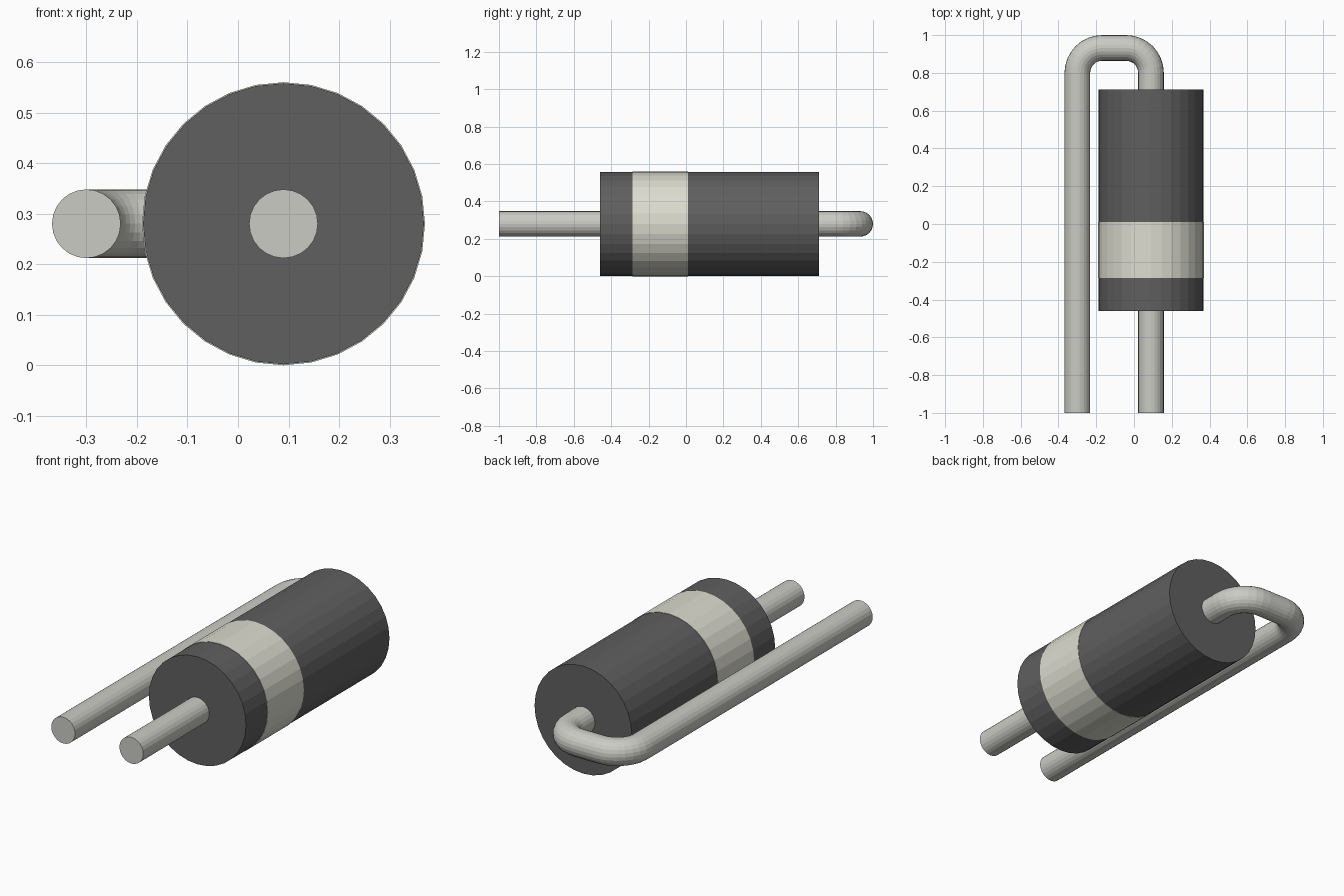
import bpy, bmesh
from math import sin, cos, pi, radians
from mathutils import Vector

if "Cube" in bpy.data.objects:
    bpy.data.objects.remove(bpy.data.objects["Cube"])

AXIS_X, AXIS_Z = 0.09, 0.28
LEAD_R = 0.068


def material(name, rgb):
    m = bpy.data.materials.new(name)
    m.diffuse_color = (*rgb, 1)
    m.use_nodes = True
    m.node_tree.nodes["Principled BSDF"].inputs["Base Color"].default_value = m.diffuse_color
    return m


DARK = material("dark_plastic", (0.115, 0.115, 0.115))
PALE = material("pale_paint", (0.72, 0.72, 0.63))
METAL = material("lead_metal", (0.60, 0.60, 0.56))


def sweep(name, stations, sides, mat, cap_start=True, cap_end=True):
    """Skin rings along a flat path; station = (x, y, heading, radius)."""
    bm = bmesh.new()
    rings = []
    for x, y, heading, r in stations:
        side = Vector((sin(heading), -cos(heading), 0))
        up = Vector((0, 0, 1))
        centre = Vector((x, y, AXIS_Z))
        rings.append([bm.verts.new(centre + r * (cos(a) * side + sin(a) * up))
                      for a in (2 * pi * i / sides for i in range(sides))])
    for a, b in zip(rings, rings[1:]):
        for i in range(sides):
            j = (i + 1) % sides
            bm.faces.new((a[i], a[j], b[j], b[i]))
    if cap_start:
        bm.faces.new(rings[0])
    if cap_end:
        bm.faces.new(rings[-1])
    bmesh.ops.recalc_face_normals(bm, faces=bm.faces)
    if not (cap_start or cap_end):
        # open sleeve: make sure its faces look outwards
        for f in bm.faces:
            f.normal_update()
            c = f.calc_center_median() - Vector((AXIS_X, 0, AXIS_Z))
            if f.normal.x * c.x + f.normal.z * c.z < -1e-6:
                f.normal_flip()
    me = bpy.data.meshes.new(name)
    bm.to_mesh(me)
    bm.free()
    me.materials.append(mat)
    ob = bpy.data.objects.new(name, me)
    bpy.context.collection.objects.link(ob)
    return ob


def straight(*pairs):
    return [(AXIS_X, y, pi / 2, r) for y, r in pairs]


# Cylindrical body in two dark pieces with the painted band between them
sweep("body_front", straight((-0.46, 0.278), (-0.285, 0.278)), 32, DARK, True, False)
sweep("polarity_band", straight((-0.285, 0.278), (-0.285, 0.28), (0.01, 0.28), (0.01, 0.278)),
      32, PALE, False, False)
sweep("body_back", straight((0.01, 0.278), (0.712, 0.278)), 32, DARK, False, True)

# Straight lead at the front
sweep("straight_lead", straight((-1.0, LEAD_R), (-0.45, LEAD_R)), 24, METAL)

# Bent lead: out of the back, round two corners and forward beside the body
BEND, LEFT_X, STEPS = 0.132, -0.30, 8
corner_y = 1.0 - LEAD_R - BEND
path = straight((0.70, LEAD_R))
for cx, start in ((AXIS_X - BEND, 0), (LEFT_X + BEND, 90)):
    for i in range(STEPS + 1):
        a = radians(start + 90 * i / STEPS)
        path.append((cx + BEND * cos(a), corner_y + BEND * sin(a), a + pi / 2, LEAD_R))
path.append((LEFT_X, -1.0, 3 * pi / 2, LEAD_R))
sweep("bent_lead", path, 24, METAL)
